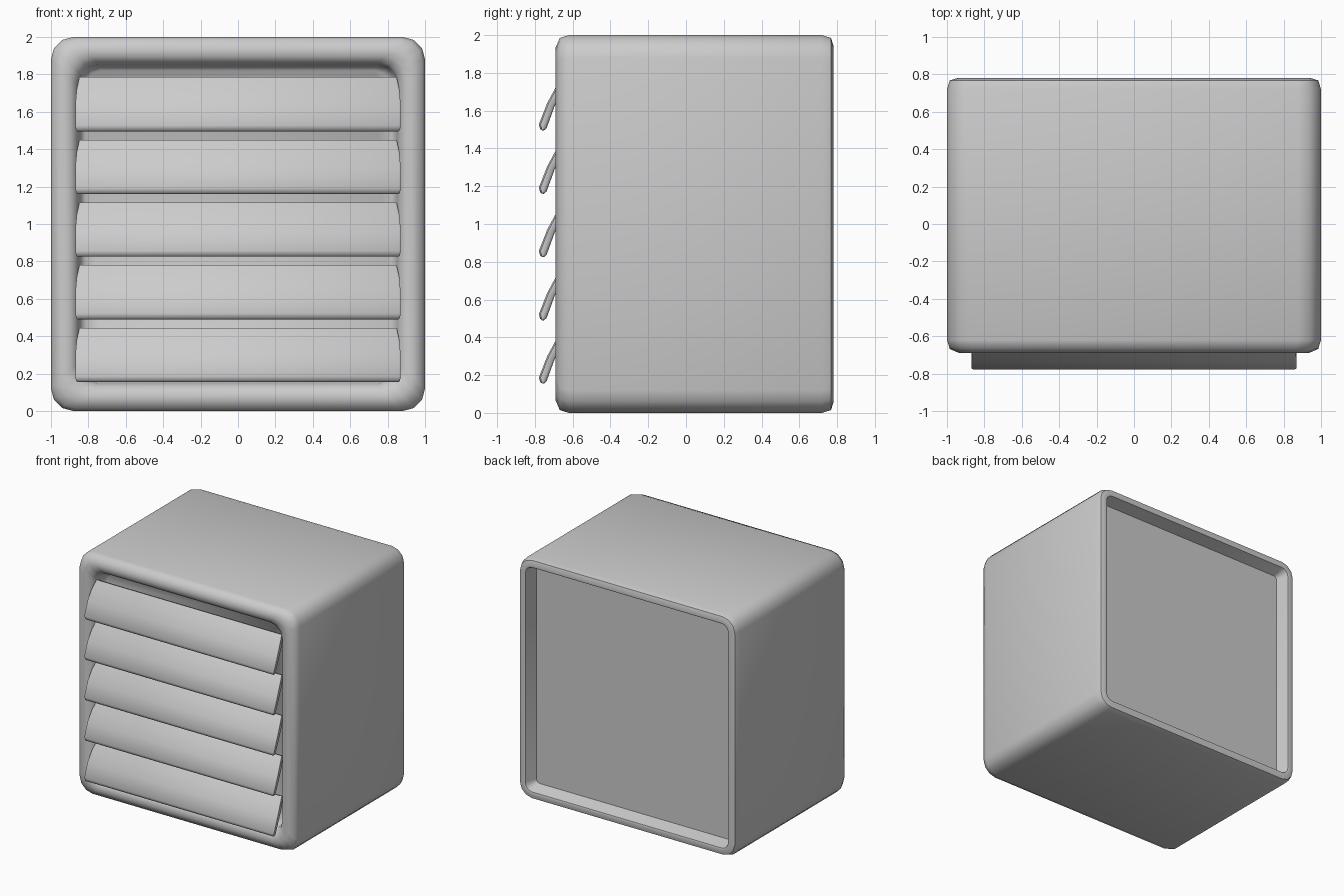
import bpy, bmesh, math

if "Cube" in bpy.data.objects:
    bpy.data.objects.remove(bpy.data.objects["Cube"])


def finish(bm, name, angle):
    bmesh.ops.recalc_face_normals(bm, faces=bm.faces)
    mesh = bpy.data.meshes.new(name)
    bm.to_mesh(mesh)
    bm.free()
    ob = bpy.data.objects.new(name, mesh)
    bpy.context.collection.objects.link(ob)
    bpy.ops.object.select_all(action='DESELECT')
    ob.select_set(True)
    bpy.context.view_layer.objects.active = ob
    bpy.ops.object.shade_smooth_by_angle(angle=math.radians(angle))
    return ob


def rounded_square(bm, y, half, radius, steps=3):
    """Ring of verts in the xz plane, centred on z = 1."""
    ring = []
    for q in range(4):
        cx = (half - radius) * (1 if q in (0, 3) else -1)
        cz = (half - radius) * (1 if q in (0, 1) else -1)
        for s in range(steps + 1):
            a = math.radians(90 * (q + s / steps))
            ring.append(bm.verts.new((cx + radius * math.cos(a), y,
                                      1 + cz + radius * math.sin(a))))
    return ring


def bridge(bm, a, b):
    n = len(a)
    for i in range(n):
        bm.faces.new((a[i], a[(i + 1) % n], b[(i + 1) % n], b[i]))


# Casing: recessed back panel, rim, outer walls, rounded front frame, recess floor
casing_rings = [
    (0.672, 0.900, 0.03), (0.775, 0.930, 0.06), (0.78, 0.945, 0.07),
    (0.768, 0.985, 0.11), (0.72, 1.0, 0.12),
    (-0.62, 1.0, 0.12), (-0.668, 0.985, 0.12),
    (-0.69, 0.935, 0.12), (-0.682, 0.895, 0.11), (-0.66, 0.868, 0.11),
    (-0.625, 0.852, 0.10), (-0.57, 0.845, 0.10), (-0.54, 0.82, 0.09),
]
bm = bmesh.new()
rings = [rounded_square(bm, *r) for r in casing_rings]
for a, b in zip(rings, rings[1:]):
    bridge(bm, a, b)
bm.faces.new(rings[0])
bm.faces.new(rings[-1])
finish(bm, "casing", 50)

# Louvre slats: bent profile as (y, height, half width), narrowing at the top
slat_profile = [
    (-0.752, 0.000, 0.858), (-0.772, 0.008, 0.866), (-0.779, 0.032, 0.870),
    (-0.735, 0.145, 0.870), (-0.690, 0.228, 0.862), (-0.645, 0.290, 0.848),
    (-0.610, 0.275, 0.848), (-0.650, 0.205, 0.862), (-0.695, 0.130, 0.870),
    (-0.738, 0.012, 0.866),
]
mid_y = sum(p[0] for p in slat_profile) / len(slat_profile)


def slat_loop(bm, side, z0, inset):
    """Slat section; the end loops shrink a little for a soft edge."""
    loop = []
    for y, z, w in slat_profile:
        front = 1 if slat_profile.index((y, z, w)) in range(1, 6) else -1
        loop.append(bm.verts.new((side * (w - 0.012 + inset),
                                  y + front * inset * 0.7, z0 + z)))
    return loop


for i in range(5):
    z0 = 0.155 + 0.335 * i
    bm = bmesh.new()
    loops = [slat_loop(bm, s, z0, t) for s, t in
             ((-1, 0.012), (-1, 0), (1, 0), (1, 0.012))]
    for a, b in zip(loops, loops[1:]):
        bridge(bm, a, b)
    bm.faces.new(loops[0])
    bm.faces.new(loops[-1])
    finish(bm, f"louvre_slat_{i + 1}", 60)
